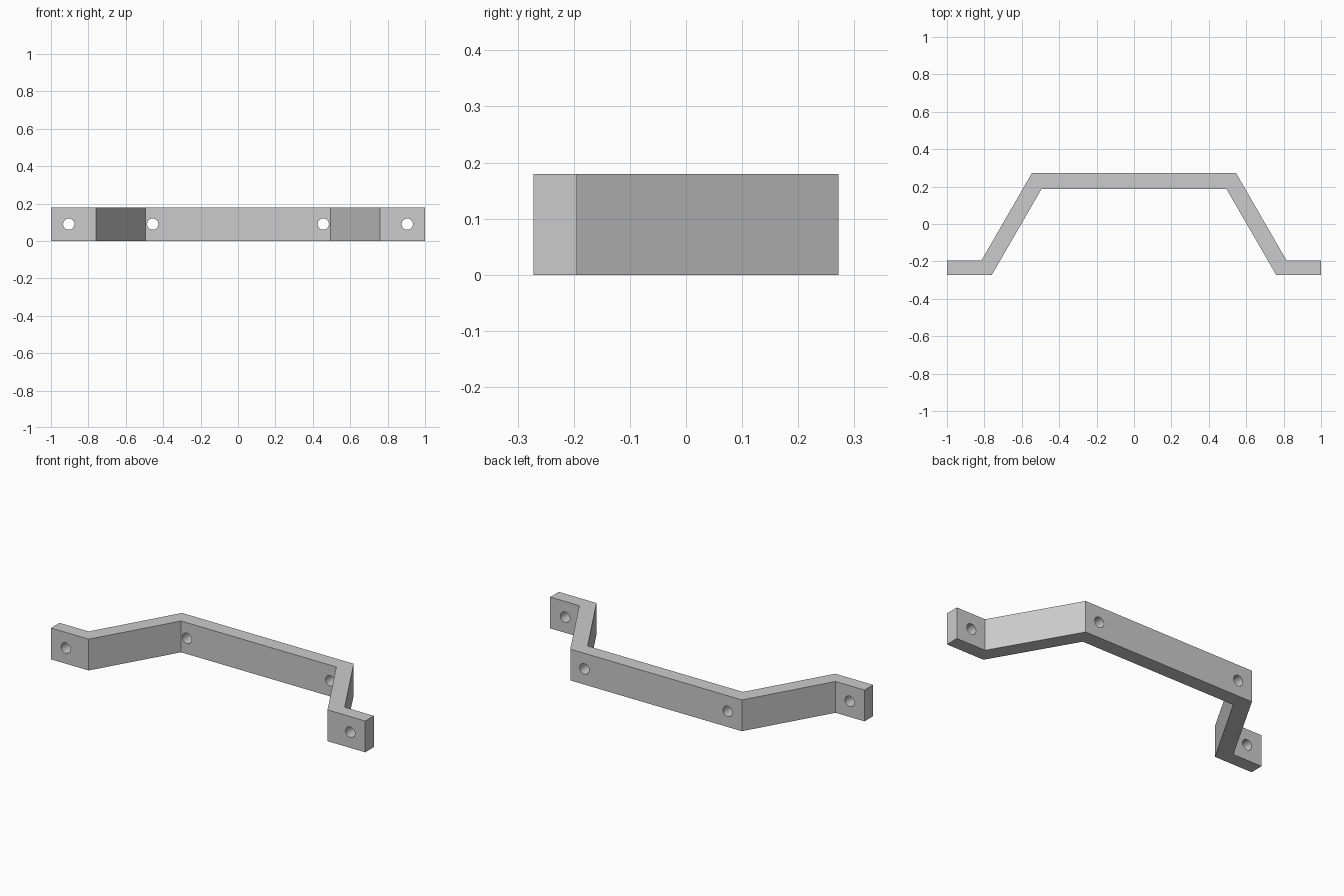
import bpy
import bmesh
import math
from mathutils import Matrix, Vector

if "Cube" in bpy.data.objects:
    bpy.data.objects.remove(bpy.data.objects["Cube"], do_unlink=True)

HEIGHT = 0.18
HOLE_RADIUS = 0.03

metal = bpy.data.materials.new("light_grey")
metal.use_nodes = True
grey = (0.6, 0.6, 0.6, 1)
metal.diffuse_color = grey
metal.node_tree.nodes["Principled BSDF"].inputs["Base Color"].default_value = grey


def make_object(name, bm):
    bmesh.ops.recalc_face_normals(bm, faces=bm.faces)
    mesh = bpy.data.meshes.new(name)
    bm.to_mesh(mesh)
    bm.free()
    mesh.materials.append(metal)
    obj = bpy.data.objects.new(name, mesh)
    bpy.context.collection.objects.link(obj)
    return obj


# Bent strap: mirrored plan outline, extruded upward
back = [(1, -0.194), (0.815, -0.194), (0.546, 0.272)]
front = [(0.494, 0.188), (0.76, -0.272), (1, -0.272)]


def mirrored(points):
    return [(-x, y) for x, y in reversed(points)]


outline = back + mirrored(back) + mirrored(front) + front
bm = bmesh.new()
base = bm.faces.new([bm.verts.new((x, y, 0)) for x, y in outline])
extruded = bmesh.ops.extrude_face_region(bm, geom=[base], use_keep_orig=True)
top = [v for v in extruded["geom"] if isinstance(v, bmesh.types.BMVert)]
bmesh.ops.translate(bm, verts=top, vec=(0, 0, HEIGHT))
bracket = make_object("bent_bracket", bm)

# Screw holes through the feet and the raised bar
bm = bmesh.new()
for side in (-1, 1):
    for x, y in ((0.905, -0.233), (0.456, 0.23)):
        place = Matrix.Translation(Vector((side * x, y, HEIGHT / 2)))
        bmesh.ops.create_cone(bm, cap_ends=True, segments=32, depth=0.16,
                              radius1=HOLE_RADIUS, radius2=HOLE_RADIUS,
                              matrix=place @ Matrix.Rotation(math.pi / 2, 4, "X"))
cutter = make_object("hole_cutter", bm)
cutter.hide_render = True

drill = bracket.modifiers.new("screw_holes", "BOOLEAN")
drill.operation = "DIFFERENCE"
drill.solver = "EXACT"
drill.object = cutter

bpy.ops.object.select_all(action="DESELECT")
bracket.select_set(True)
bpy.context.view_layer.objects.active = bracket
bpy.ops.object.modifier_apply(modifier=drill.name)
bpy.data.objects.remove(cutter, do_unlink=True)
bpy.ops.object.shade_smooth_by_angle(angle=math.radians(30))
